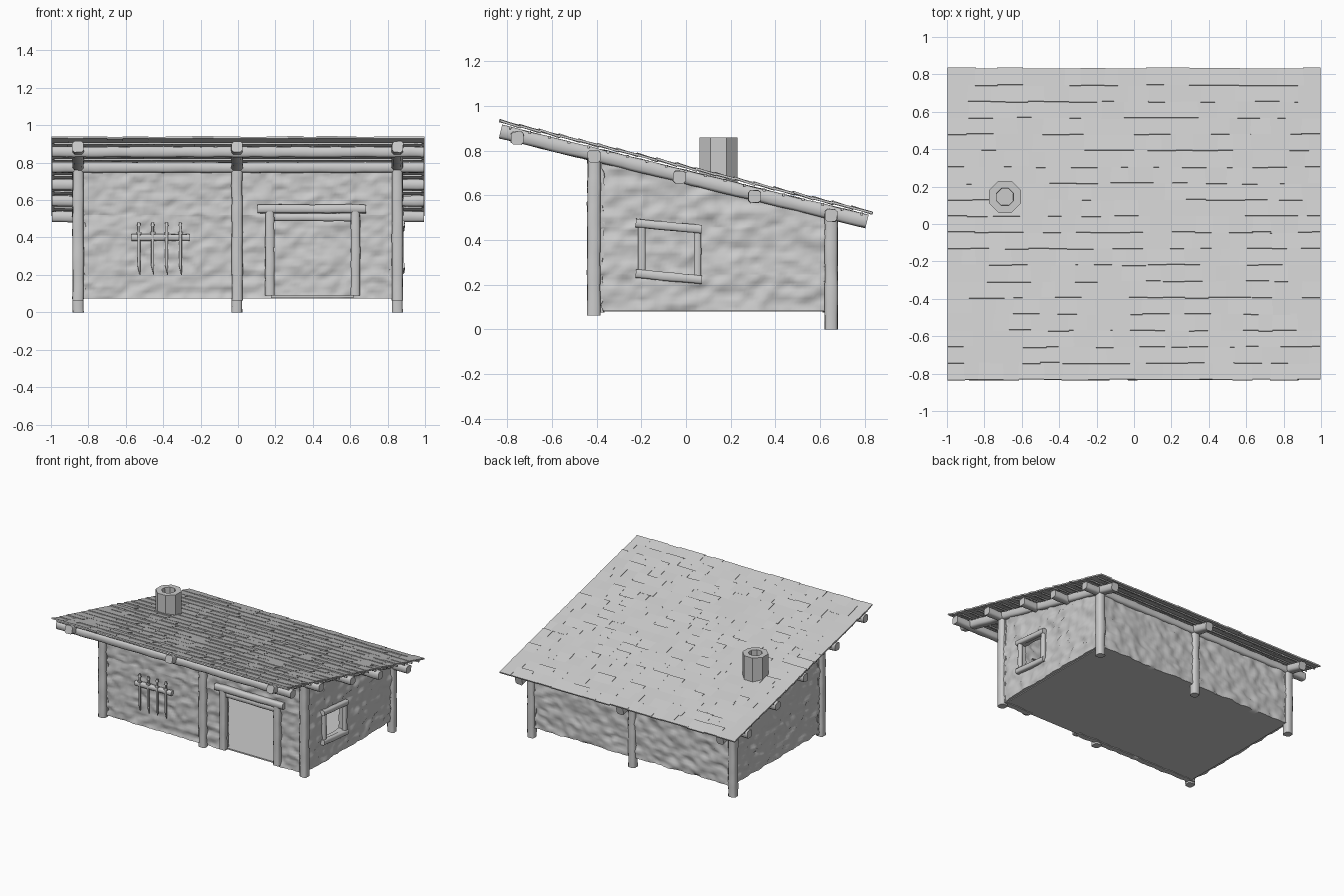
import bpy, bmesh, math, random
from mathutils import Vector, Matrix, noise

random.seed(4)
cube = bpy.data.objects.get("Cube")
if cube:
    bpy.data.objects.remove(cube, do_unlink=True)

clay = bpy.data.materials.new("plain_grey")
clay.use_nodes = True
GREY = (0.6, 0.6, 0.6, 1)
clay.diffuse_color = GREY
clay.node_tree.nodes["Principled BSDF"].inputs["Base Color"].default_value = GREY

SLOPE = -0.2454           # roof pitch, falling towards the back
CORNER = math.radians(32)  # how square the hewn logs are
made = []


def roof_z(y, base):
    return base + SLOPE * y


def finish(bm, name, smooth=True):
    bmesh.ops.recalc_face_normals(bm, faces=bm.faces)
    mesh = bpy.data.meshes.new(name)
    bm.to_mesh(mesh)
    bm.free()
    mesh.materials.append(clay)
    obj = bpy.data.objects.new(name, mesh)
    bpy.context.collection.objects.link(obj)
    if smooth:
        made.append(obj)


def loft(bm, rings):
    """Skin a list of equally sized point rings and cap both ends."""
    rows = [[bm.verts.new(p) for p in ring] for ring in rings]
    n = len(rows[0])
    for a, b in zip(rows, rows[1:]):
        for i in range(n):
            j = (i + 1) % n
            bm.faces.new((a[i], a[j], b[j], b[i]))
    bm.faces.new(rows[0])
    bm.faces.new(rows[-1])


def log(name, a, b, half, end=None, rough=0.14):
    """Squared log from a to b; half is its half width, end the half width at b."""
    a, b = Vector(a), Vector(b)
    end = half if end is None else end
    turn = (b - a).to_track_quat('Z', 'Y')
    steps = max(1, round((b - a).length / 0.04)) if rough else 1
    rings = []
    for s in range(steps + 1):
        t = s / steps
        mid = a.lerp(b, t)
        r = (half + (end - half) * t) / math.cos(CORNER)
        ring = []
        for quarter in range(4):
            for side in (-CORNER, CORNER):
                ang = quarter * math.pi / 2 + side
                p = turn @ Vector((math.cos(ang), math.sin(ang), 0))
                k = 1 + rough * noise.noise((mid + p * 0.06) * 14)
                ring.append(mid + p * r * k)
        rings.append(ring)
    bm = bmesh.new()
    loft(bm, rings)
    finish(bm, name)


def add_box(bm, centre, size, tilt=0.0):
    m = Matrix.Translation(centre) @ Matrix.Rotation(tilt, 4, 'X') @ Matrix.Diagonal((*size, 1))
    bmesh.ops.create_cube(bm, size=1, matrix=m)


def wall(name, place, u0, u1, top, slope=0.0, hole=None, bottom=0.075, thick=0.04):
    """Lumpy plaster wall; place maps (along, up, outward) to the world."""
    bm = bmesh.new()
    high = max(top + slope * u0, top + slope * u1)
    size = Vector((u1 - u0, high - bottom, 1))
    m = Matrix.Translation(((u0 + u1) / 2, (bottom + high) / 2, 0)) @ Matrix.Diagonal((*size, 1))
    bmesh.ops.create_grid(bm, x_segments=round(size.x / 0.018),
                          y_segments=round(size.y / 0.018), size=0.5, matrix=m)

    def cut(co, no, clear=False):
        bmesh.ops.bisect_plane(bm, geom=bm.verts[:] + bm.edges[:] + bm.faces[:], dist=1e-5,
                               plane_co=co, plane_no=no, clear_outer=clear)

    if slope:
        cut((0, top, 0), (-slope, 1, 0), True)
    if hole:
        left, right, low, up = hole
        for u in (left, right):
            cut((u, 0, 0), (1, 0, 0))
        for v in (low, up):
            cut((0, v, 0), (0, 1, 0))
        inside = [f for f in bm.faces if left < f.calc_center_median().x < right
                  and low < f.calc_center_median().y < up]
        bmesh.ops.delete(bm, geom=inside, context='FACES')
    seed = len(name) * 3.7
    new = bmesh.ops.extrude_face_region(bm, geom=bm.faces[:])
    inner = {g for g in new["geom"] if isinstance(g, bmesh.types.BMVert)}
    for v in bm.verts:
        u, h, _ = v.co
        bump = 0.014 * noise.noise((u * 13, h * 24, seed))
        bump += 0.009 * noise.noise((u * 26, h * 42, seed + 9))
        v.co = place(u, h, bump - (thick if v in inner else 0))
    finish(bm, name)


# Walls and floor
X, FRONT, BACK = 0.86, -0.41, 0.66
wall("front_wall", lambda u, v, w: (u, FRONT - w, v), -X, X, 0.79, hole=(0.18, 0.615, 0, 0.52))
wall("back_wall", lambda u, v, w: (u, BACK + w, v), -X, X, 0.53)
wall("right_side_wall", lambda u, v, w: (X + w, u, v), FRONT, BACK, 0.70, SLOPE,
     (-0.195, 0.05, 0.245, 0.455), bottom=0.086)
wall("left_side_wall", lambda u, v, w: (-X - w, u, v), FRONT, BACK, 0.70, SLOPE, bottom=0.086)
bm = bmesh.new()
add_box(bm, (0, 0.125, 0.085), (1.68, 1.04, 0.010))
finish(bm, "floor", False)

# Posts and rafters on three lines
for side, x in (("left", 0.852), ("middle", -0.005), ("right", -0.855)):
    log(side + "_front_post", (x, -0.412, 0.062), (x, -0.412, 0.80), 0.029)
    log(side + "_back_post", (x, 0.65, 0), (x, 0.65, 0.54), 0.029)
    log(side + "_rafter", (x, -0.83, roof_z(-0.83, 0.682)), (x, 0.81, roof_z(0.81, 0.682)), 0.030)

# Cross beams carrying the roof
for i, (y, z) in enumerate(((-0.755, 0.857), (-0.412, 0.775), (-0.03, 0.682),
                            (0.307, 0.595), (0.65, 0.511))):
    log(f"cross_beam_{i + 1}", (-0.995, y, z), (0.995, y, z), 0.028)

# Shingle roof: overlapping rows of uneven boards, a thin batten under each row
bm = bmesh.new()
ROWS = 19
pitch = 1.66 / ROWS
for row in range(ROWS):
    mid = -0.83 + (row + 0.5) * pitch
    z = roof_z(mid, 0.709)
    log(f"batten_{row + 1}", (-0.985, mid, z), (0.985, mid, z), 0.006, rough=0.2)
    x = -0.995
    while x < 0.99:
        width = random.uniform(0.07, 0.15)
        if x + width > 0.95:
            width = 0.995 - x
        y = mid + random.uniform(-0.004, 0.004)
        z = roof_z(y, 0.727) + random.uniform(-0.001, 0.002)
        tilt = math.atan(SLOPE) + random.uniform(-0.1, 0.0)
        add_box(bm, (x + width / 2, y, z), (width + 0.004, pitch * 1.1, 0.010), tilt)
        x += width
finish(bm, "roof_shingles", False)

# Octagonal chimney with an open flue
bm = bmesh.new()
loft(bm, [[(-0.69 + r * math.cos(a), 0.145 + r * math.sin(a), z)
           for a in (math.tau * (i + 0.5) / 8 for i in range(8))]
          for r, z in ((0.092, 0.58), (0.092, 0.86), (0.05, 0.86), (0.048, 0.72))])
finish(bm, "chimney", False)

# Door frame
for side, x in (("left", 0.628), ("right", 0.17)):
    log(side + "_door_post", (x, -0.418, 0.09), (x, -0.418, 0.54), 0.024)
log("door_lintel", (0.105, -0.42, 0.553), (0.685, -0.42, 0.553), 0.023)
log("door_head", (0.18, -0.405, 0.508), (0.62, -0.405, 0.508), 0.020)

# Window frame
for name, z in (("window_head", 0.462), ("window_sill", 0.236)):
    log(name, (0.872, -0.225, z + 0.014), (0.872, 0.07, z - 0.014), 0.019)
for name, y in (("front_window_jamb", -0.198), ("back_window_jamb", 0.052)):
    log(name, (0.868, y, 0.235), (0.868, y, 0.46), 0.016)

# Rack of blades on the front wall
log("rack_board", (-0.57, -0.423, 0.400), (-0.26, -0.423, 0.400), 0.017, rough=0.2)
for i in range(4):
    x = -0.53 + i * 0.074
    y = -0.434
    log(f"blade_{i + 1}", (x, y, 0.42), (x, y, 0.25), 0.008, rough=0)
    log(f"blade_tip_{i + 1}", (x, y, 0.25), (x + 0.006, y, 0.20), 0.008, 0.002, rough=0)
    log(f"guard_{i + 1}", (x - 0.014, y, 0.423), (x + 0.014, y, 0.423), 0.006, rough=0)
    log(f"grip_{i + 1}", (x, y, 0.42), (x, y, 0.465), 0.006, rough=0)
    log(f"pommel_{i + 1}", (x, y, 0.46), (x, y, 0.48), 0.010, 0.007, rough=0)

# Smooth the hewn and plastered parts, keeping hard corners
bpy.ops.object.select_all(action='DESELECT')
for obj in made:
    obj.select_set(True)
bpy.context.view_layer.objects.active = made[0]
bpy.ops.object.shade_smooth_by_angle(angle=math.radians(60))
